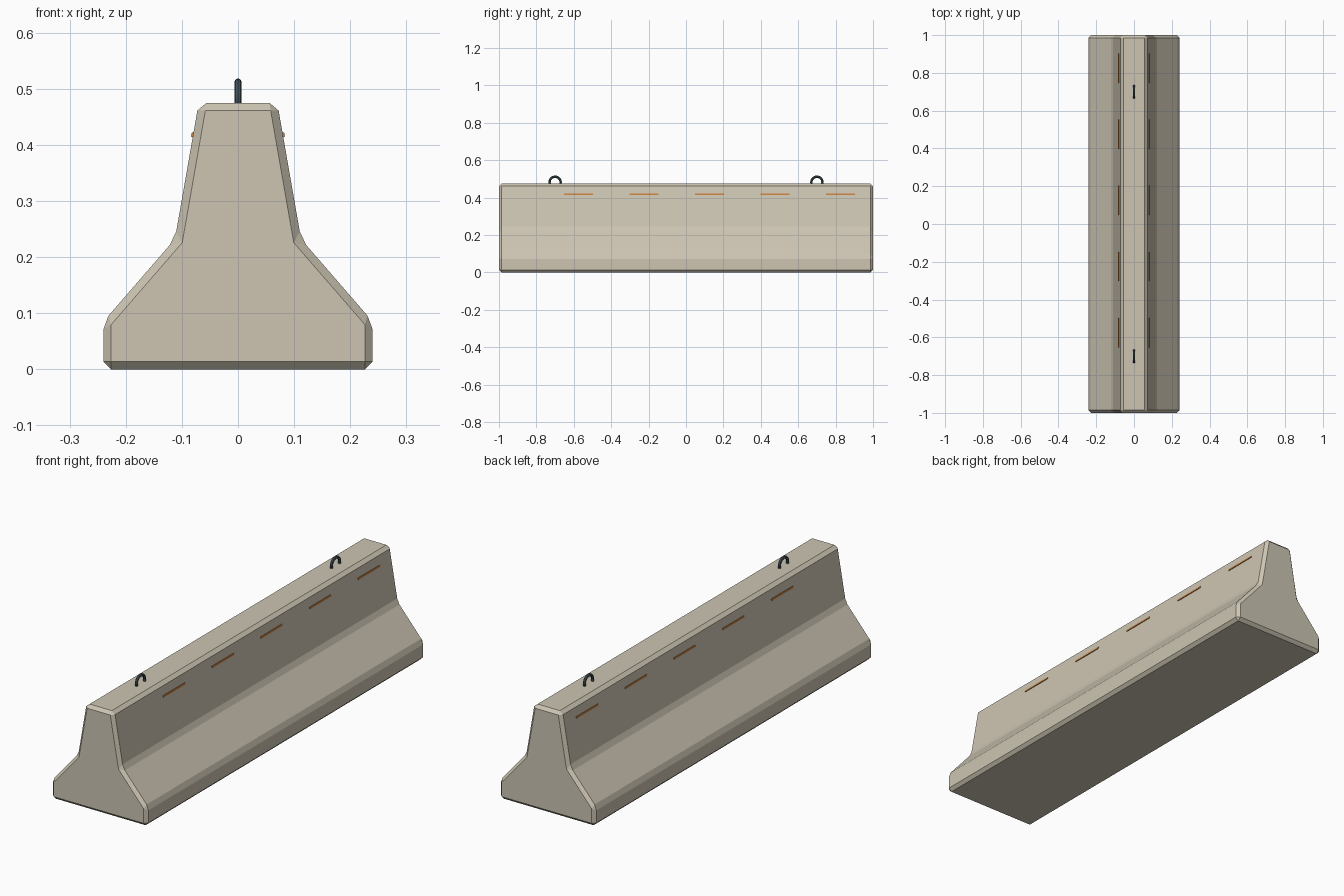
import bpy, bmesh, math

if "Cube" in bpy.data.objects:
    bpy.data.objects.remove(bpy.data.objects["Cube"])


def material(name, color):
    m = bpy.data.materials.new(name)
    m.diffuse_color = (*color, 1)
    m.use_nodes = True
    m.node_tree.nodes["Principled BSDF"].inputs["Base Color"].default_value = m.diffuse_color
    return m


concrete = material("concrete", (0.61, 0.56, 0.45))
steel = material("steel", (0.06, 0.095, 0.11))
rust = material("rust", (0.58, 0.22, 0.05))

# Barrier body: mirrored half profile extruded along y, all corners chamfered
half = [(0.24, 0), (0.24, 0.085), (0.1125, 0.232), (0.07, 0.475)]
profile = half + [(-x, z) for x, z in reversed(half)]
bm = bmesh.new()
face = bm.faces.new([bm.verts.new((x, -1, z)) for x, z in profile])
ext = bmesh.ops.extrude_face_region(bm, geom=[face])
for v in ext["geom"]:
    if isinstance(v, bmesh.types.BMVert):
        v.co.y = 1
bmesh.ops.recalc_face_normals(bm, faces=bm.faces[:])
mesh = bpy.data.meshes.new("barrier_body")
bm.to_mesh(mesh)
bm.free()
body = bpy.data.objects.new("barrier_body", mesh)
bpy.context.collection.objects.link(body)
mesh.materials.append(concrete)
bevel = body.modifiers.new("chamfer", 'BEVEL')
bevel.width = 0.014
bevel.segments = 1
bevel.limit_method = 'ANGLE'
bevel.angle_limit = math.radians(15)

# Lifting loops: rings half sunk in the top
for name, y in (("front", -0.7), ("back", 0.7)):
    bpy.ops.mesh.primitive_torus_add(
        major_radius=0.03, minor_radius=0.0065, major_segments=20,
        minor_segments=8, location=(0, y, 0.482),
        rotation=(0, math.pi / 2, 0))
    loop = bpy.context.object
    loop.name = name + "_lifting_loop"
    loop.data.materials.append(steel)
    bpy.ops.object.shade_smooth_by_angle()

# Exposed rebar strips along both upper faces
tilt = math.atan2(0.0425, 0.243)
for side, s in (("right", 1), ("left", -1)):
    for i in range(5):
        bpy.ops.mesh.primitive_cube_add(
            size=1, location=(s * 0.0795, -0.575 + 0.35 * i, 0.418),
            rotation=(0, -s * tilt, 0))
        strip = bpy.context.object
        strip.name = f"{side}_rebar_strip_{i + 1}"
        strip.scale = (0.007, 0.155, 0.008)
        strip.data.materials.append(rust)
